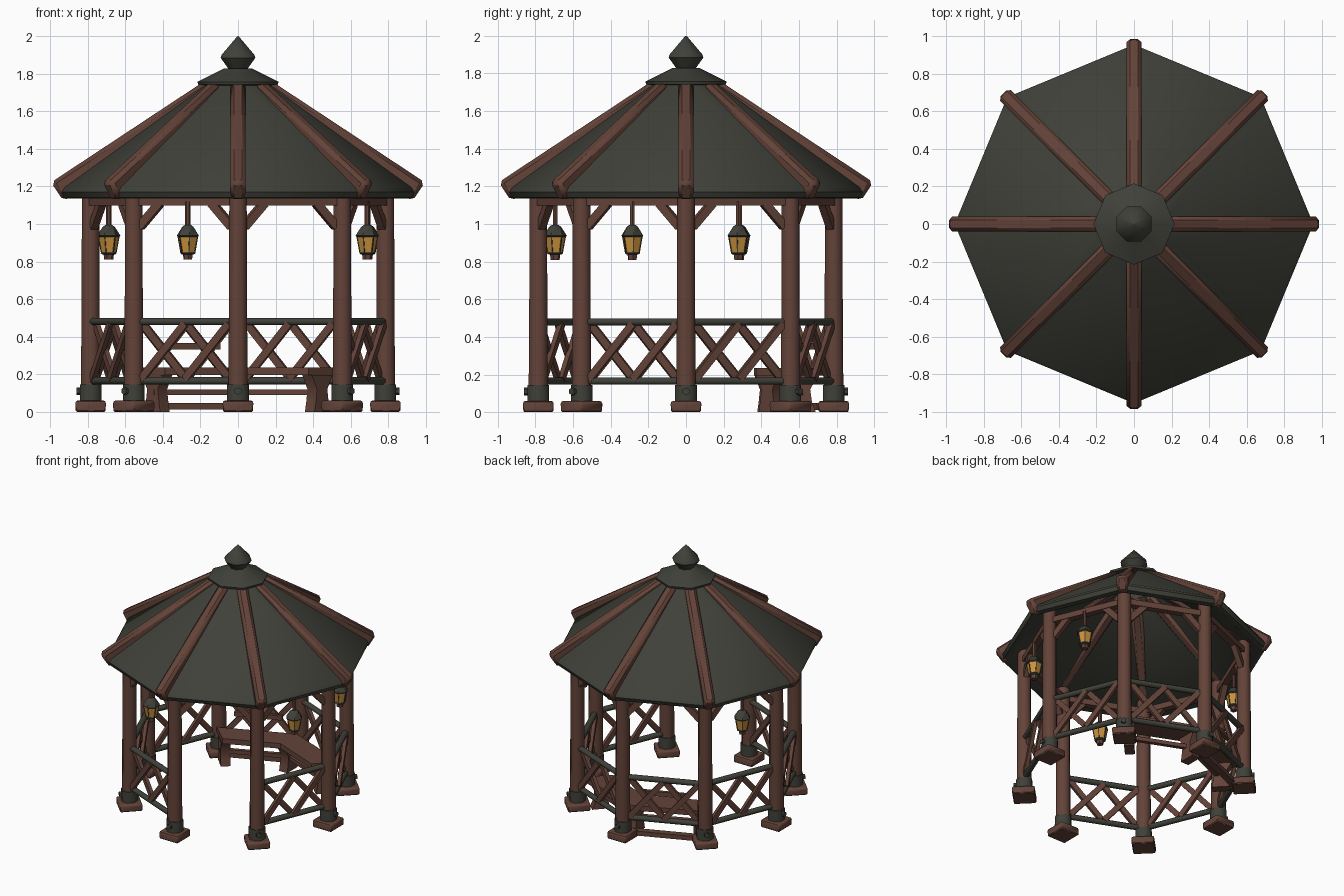
import bpy, math
from mathutils import Vector

if "Cube" in bpy.data.objects:
    bpy.data.objects.remove(bpy.data.objects["Cube"])

def mat(name, c):
    m = bpy.data.materials.new(name)
    m.diffuse_color = (*c, 1)
    m.use_nodes = True
    m.node_tree.nodes["Principled BSDF"].inputs["Base Color"].default_value = m.diffuse_color
    return m

WOOD = mat("brown wood", (0.125, 0.056, 0.040))
DARK = mat("dark slate", (0.052, 0.052, 0.042))
GLOW = mat("amber glass", (0.60, 0.29, 0.045))

def obj(name, verts, faces, m, bevel=0):
    me = bpy.data.meshes.new(name)
    me.from_pydata(verts, [], faces)
    me.materials.append(m)
    o = bpy.data.objects.new(name, me)
    bpy.context.collection.objects.link(o)
    if bevel:
        b = o.modifiers.new("soft edges", 'BEVEL')
        b.width, b.segments = bevel, 1
    return o

def lathe(name, prof, m, at=(0, 0), n=8, rot=0.0, closed=False, bevel=0):
    """Revolve (radius, z) points into an n-sided solid, or a ring when closed."""
    v = [(at[0] + r * math.cos(rot + math.tau * k / n), at[1] + r * math.sin(rot + math.tau * k / n), z)
         for r, z in prof for k in range(n)]
    rows = len(prof)
    f = []
    for i in range(rows if closed else rows - 1):
        j = (i + 1) % rows
        f += [(i * n + k, i * n + (k + 1) % n, j * n + (k + 1) % n, j * n + k) for k in range(n)]
    if not closed:
        f += [tuple(reversed(range(n))), tuple(range((rows - 1) * n, rows * n))]
    return obj(name, v, f, m, bevel)

def beam(name, p, q, w, h, m, n=4, bevel=0):
    """Straight bar from p to q; w is the sideways and h the upright size."""
    p, q = Vector(p), Vector(q)
    d = (q - p).normalized()
    side = d.cross(Vector((0, 0, 1))).normalized()
    up = side.cross(d)
    s = 1 / math.cos(math.pi / n)
    ring = [(side * math.cos(a) * w + up * math.sin(a) * h) * s / 2
            for a in [math.tau * (k + 0.5) / n for k in range(n)]]
    v = [p + r for r in ring] + [q + r for r in ring]
    f = [(k, (k + 1) % n, n + (k + 1) % n, n + k) for k in range(n)]
    return obj(name, v, f + [tuple(reversed(range(n))), tuple(range(n, 2 * n))], m, bevel)

def pol(r, deg, z):
    a = math.radians(deg)
    return Vector((r * math.cos(a), r * math.sin(a), z))

R = 0.785          # post circle
A8 = math.pi / 8

# roof shell with rounded eave, cap and finial
lathe("roof", [(0.15, 1.765), (0.94, 1.195), (0.955, 1.17), (0.94, 1.14), (0.90, 1.135), (0.15, 1.69)],
      DARK, closed=True)
lathe("roof_cap", [(0.17, 1.735), (0.212, 1.742), (0.216, 1.757), (0.09, 1.82), (0.075, 1.828)], DARK)
lathe("finial", [(0.05, 1.82), (0.1, 1.885), (0.095, 1.9), (0.004, 2.0)], DARK, rot=A8)

for i in range(8):
    a = 45 * i
    ar = math.radians(a)
    c = pol(R, a, 0)
    # ridge rafter, post, footing
    beam("ridge_rafter", pol(0.15, a, 1.708), pol(0.962, a, 1.172), 0.082, 0.12, WOOD, bevel=0.02)
    lathe("post", [(0.056, 0.05), (0.052, 0.6), (0.05, 1.2)], WOOD, c.xy, rot=A8 + ar)
    lathe("footing", [(0.112, 0.0), (0.116, 0.05), (0.106, 0.06)], WOOD, c.xy, 4, ar + math.pi / 4, bevel=0.02)
    # metal shoe with bolt
    lathe("post_shoe", [(0.062, 0.06), (0.062, 0.145)], DARK, c.xy, rot=A8 + ar)
    beam("shoe_bolt", pol(R + 0.05, a, 0.11), pol(R + 0.075, a, 0.11), 0.035, 0.035, DARK, 6)

    # each side between two posts
    P, Q = pol(R, a, 0), pol(R, a + 45, 0)
    def on(t, z, P=P, Q=Q):
        return P.lerp(Q, t) + Vector((0, 0, z))
    beam("top_beam", on(0, 1.12), on(1, 1.12), 0.05, 0.045, WOOD)
    for t0, t1 in ((0.06, 0.25), (0.94, 0.75)):
        beam("knee_brace", on(t0, 0.985), on(t1, 1.11), 0.04, 0.045, WOOD)
    if i == 6:
        continue    # open entrance
    beam("hand_rail", on(-0.06, 0.48), on(1.06, 0.48), 0.042, 0.038, DARK, 8)
    beam("lower_rail", on(-0.06, 0.165), on(1.06, 0.165), 0.04, 0.038, DARK, 8)
    # crossed lattice: two X shapes, one slat layer in front of the other
    off = pol(0.010, a + 22.5, 0)
    for t in (0.08, 0.5):
        beam("lattice_slat", on(t, 0.175) + off, on(t + 0.42, 0.47) + off, 0.026, 0.04, WOOD)
        beam("lattice_slat", on(t, 0.47) - off, on(t + 0.42, 0.175) - off, 0.026, 0.04, WOOD)

# bench along the two back sides
for a, b in ((45, 90), (90, 137)):
    v = [pol(r, d, z) for z in (0.195, 0.235) for r, d in ((0.53, a), (0.73, a), (0.73, b), (0.53, b))]
    obj("bench_seat", v, [(3, 2, 1, 0), (4, 5, 6, 7), (0, 1, 5, 4), (1, 2, 6, 5), (2, 3, 7, 6), (3, 0, 4, 7)], WOOD)
    beam("bench_stretcher", pol(0.62, a, 0.105), pol(0.62, b, 0.105), 0.03, 0.03, WOOD)
for a in (47, 90, 134):
    # bench leg: waisted side profile extruded across
    prof = [(0.56, 0), (0.69, 0), (0.67, 0.05), (0.66, 0.12), (0.70, 0.195), (0.54, 0.195), (0.58, 0.12), (0.57, 0.05)]
    t = pol(0.035, a + 90, 0)
    n = len(prof)
    v = [pol(r, a, z) - t for r, z in prof] + [pol(r, a, z) + t for r, z in prof]
    f = [(k, (k + 1) % n, n + (k + 1) % n, n + k) for k in range(n)]
    obj("bench_leg", v, f + [tuple(reversed(range(n))), tuple(range(n, 2 * n))], WOOD)
# loose boards on the back left side
beam("ground_board", pol(0.72, 92, 0.03), pol(0.72, 133, 0.03), 0.05, 0.035, WOOD)
beam("bench_back_board", pol(0.70, 98, 0.35), pol(0.70, 127, 0.35), 0.025, 0.035, WOOD)

# hanging lanterns
for a in (22, -22.5, 157.5, -111):
    c = pol(0.745, a, 0).xy
    r0 = math.radians(a) + math.pi / 6
    lathe("lantern_hanger", [(0.014, 0.98), (0.014, 1.12)], WOOD, c, 6)
    lathe("lantern_roof", [(0.055, 0.93), (0.063, 0.938), (0.032, 0.985), (0.018, 0.995)], DARK, c, 6, r0)
    lathe("lantern_glass", [(0.04, 0.85), (0.056, 0.934)], GLOW, c, 6, r0)
    lathe("lantern_tray", [(0.035, 0.838), (0.043, 0.844), (0.042, 0.852)], DARK, c, 6, r0)
    lathe("lantern_base", [(0.024, 0.81), (0.028, 0.84)], WOOD, c, 6, r0)
    for k in range(6):
        g = math.degrees(r0) + k * 60
        base = Vector((c.x, c.y, 0))
        beam("lantern_bar", base + pol(0.039, g, 0.848), base + pol(0.055, g, 0.934), 0.006, 0.006, DARK)

# smooth shading with sharp corners kept
for o in bpy.context.collection.objects:
    o.select_set(True)
    bpy.context.view_layer.objects.active = o
bpy.ops.object.shade_smooth_by_angle(angle=math.radians(50))
